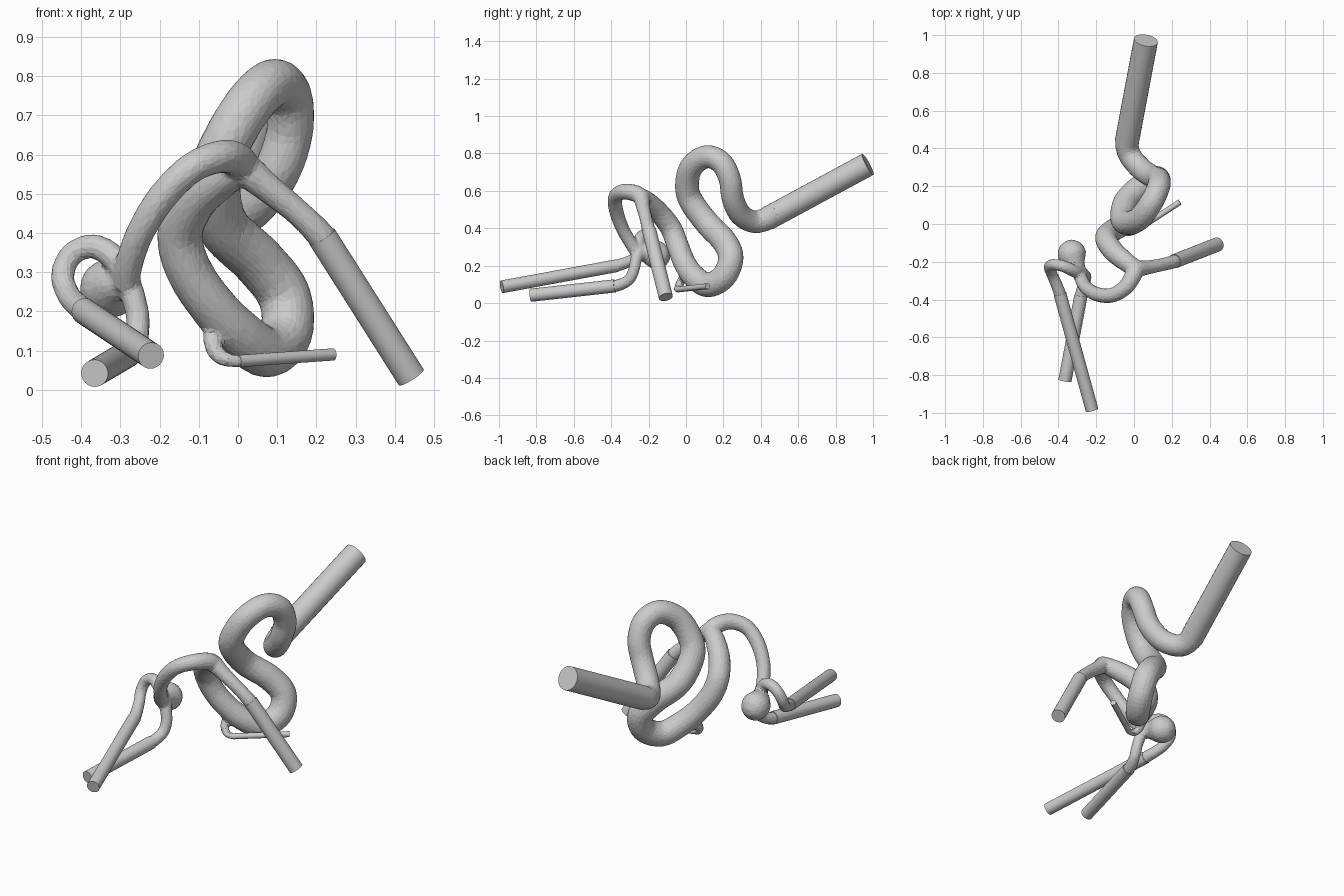
import bpy, bmesh, math
from mathutils import Vector


def spline(points, steps):
    """Catmull-Rom through (x, y, z, radius) points."""
    p = [Vector(q) for q in points]
    p = [2 * p[0] - p[1]] + p + [2 * p[-1] - p[-2]]
    out = []
    for a, b, c, d in zip(p, p[1:], p[2:], p[3:]):
        for i in range(steps):
            t = i / steps
            out.append(0.5 * (2 * b + (c - a) * t + (2 * a - 5 * b + 4 * c - d) * t * t
                              + (3 * b - a - 3 * c + d) * t ** 3))
    return out + [p[-2]]


def tube(bm, points, steps=6, sides=20):
    """Sweep a capped round section along the path."""
    path = spline(points, steps)
    pos = [q.to_3d() for q in path]
    rings, side = [], None
    for i, q in enumerate(path):
        d = (pos[min(i + 1, len(pos) - 1)] - pos[max(i - 1, 0)]).normalized()
        side = d.orthogonal() if side is None else side - d * side.dot(d)
        side.normalize()
        up = d.cross(side)
        rings.append([bm.verts.new(pos[i] + q[3] * (side * math.cos(a) + up * math.sin(a)))
                      for a in (2 * math.pi * k / sides for k in range(sides))])
    for r, s in zip(rings, rings[1:]):
        for k in range(sides):
            n = (k + 1) % sides
            bm.faces.new((r[k], r[n], s[n], s[k]))
    bm.faces.new(rings[0][::-1])
    bm.faces.new(rings[-1])


def finish(bm, name):
    bmesh.ops.recalc_face_normals(bm, faces=bm.faces)
    mesh = bpy.data.meshes.new(name)
    bm.to_mesh(mesh)
    bm.free()
    ob = bpy.data.objects.new(name, mesh)
    bpy.context.collection.objects.link(ob)
    return ob


# Winding main trunk
trunk = [(-.02, .50, .488, .062), (-.038, .43, .45, .062), (-.02, .36, .435, .06),
         (.04, .29, .475, .06), (.10, .25, .56, .06), (.132, .235, .66, .06),
         (.128, .19, .75, .061), (.09, .11, .783, .062), (.03, .03, .73, .063),
         (-.03, .005, .63, .064), (-.06, .03, .54, .066), (-.04, .12, .42, .067),
         (.05, .205, .33, .068), (.118, .24, .24, .068), (.122, .20, .14, .067),
         (.07, .115, .097, .066), (.0, .04, .145, .063), (-.07, -.01, .22, .06),
         (-.128, -.045, .31, .059), (-.148, -.08, .40, .058), (-.112, -.14, .48, .056),
         (-.05, -.195, .535, .052), (.0, -.23, .565, .046)]
# Side branches
right_branch = [(-.03, -.21, .55, .042), (.01, -.235, .565, .045), (.07, -.23, .52, .038),
                (.15, -.215, .455, .034), (.21, -.20, .395, .036), (.25, -.182, .335, .036)]
left_branch = [(.02, -.22, .55, .042), (.0, -.265, .585, .045), (-.045, -.335, .595, .042),
               (-.12, -.378, .565, .039), (-.195, -.372, .49, .038), (-.25, -.34, .40, .036),
               (-.278, -.295, .32, .035), (-.285, -.26, .265, .035)]
loop_branch = [(-.285, -.255, .275, .033), (-.315, -.25, .335, .033), (-.37, -.225, .366, .031),
               (-.425, -.215, .345, .03), (-.448, -.23, .29, .03), (-.43, -.275, .238, .03),
               (-.395, -.36, .203, .032), (-.375, -.44, .186, .032)]
low_branch = [(-.285, -.25, .285, .033), (-.268, -.265, .24, .031), (-.255, -.278, .18, .03),
              (-.26, -.305, .125, .03), (-.28, -.37, .093, .032), (-.295, -.46, .083, .032)]
twig = [(-.05, .02, .16, .03), (-.065, -.02, .125, .024), (-.05, -.04, .088, .021),
        (-.01, -.045, .073, .017), (.05, -.01, .075, .014)]
# Bulge at the far fork
bulge = [(-.285, -.25, .27, .035), (-.31, -.215, .27, .056), (-.325, -.175, .262, .073),
         (-.33, -.145, .255, .074), (-.333, -.11, .25, .058), (-.335, -.085, .247, .02)]

bm = bmesh.new()
for path in (trunk, right_branch, left_branch, loop_branch, low_branch, twig, bulge):
    tube(bm, path)
vessel = finish(bm, "vessel_network")

# Fuse the tubes, soften the forks and reduce to coarse facets
m = vessel.modifiers.new("fuse", 'REMESH')
m.mode, m.voxel_size = 'VOXEL', .008
m = vessel.modifiers.new("soften", 'SMOOTH')
m.factor, m.iterations = .5, 4
m = vessel.modifiers.new("facets", 'DECIMATE')
m.ratio = .12
m = vessel.modifiers.new("flat", 'EDGE_SPLIT')
m.split_angle = math.radians(12)

# Straight cylindrical end pieces: (start, end, radius)
ends = {
    "trunk_end": ((-.038, .435, .452), (.063, .972, .742), .064),
    "right_end": ((.215, -.197, .39), (.442, -.108, .032), .038),
    "loop_end": ((-.392, -.37, .2), (-.222, -.985, .087), .034),
    "low_end": ((-.281, -.38, .092), (-.366, -.83, .042), .035),
    "twig_end": ((.0, -.042, .073), (.243, .116, .09), .0155),
}
for name, (a, b, r) in ends.items():
    bm = bmesh.new()
    tube(bm, [(*a, r), (*b, r)], steps=1, sides=24)
    ob = finish(bm, name)
    for o in bpy.context.selected_objects:
        o.select_set(False)
    ob.select_set(True)
    bpy.context.view_layer.objects.active = ob
    bpy.ops.object.shade_smooth_by_angle(angle=math.radians(35))
